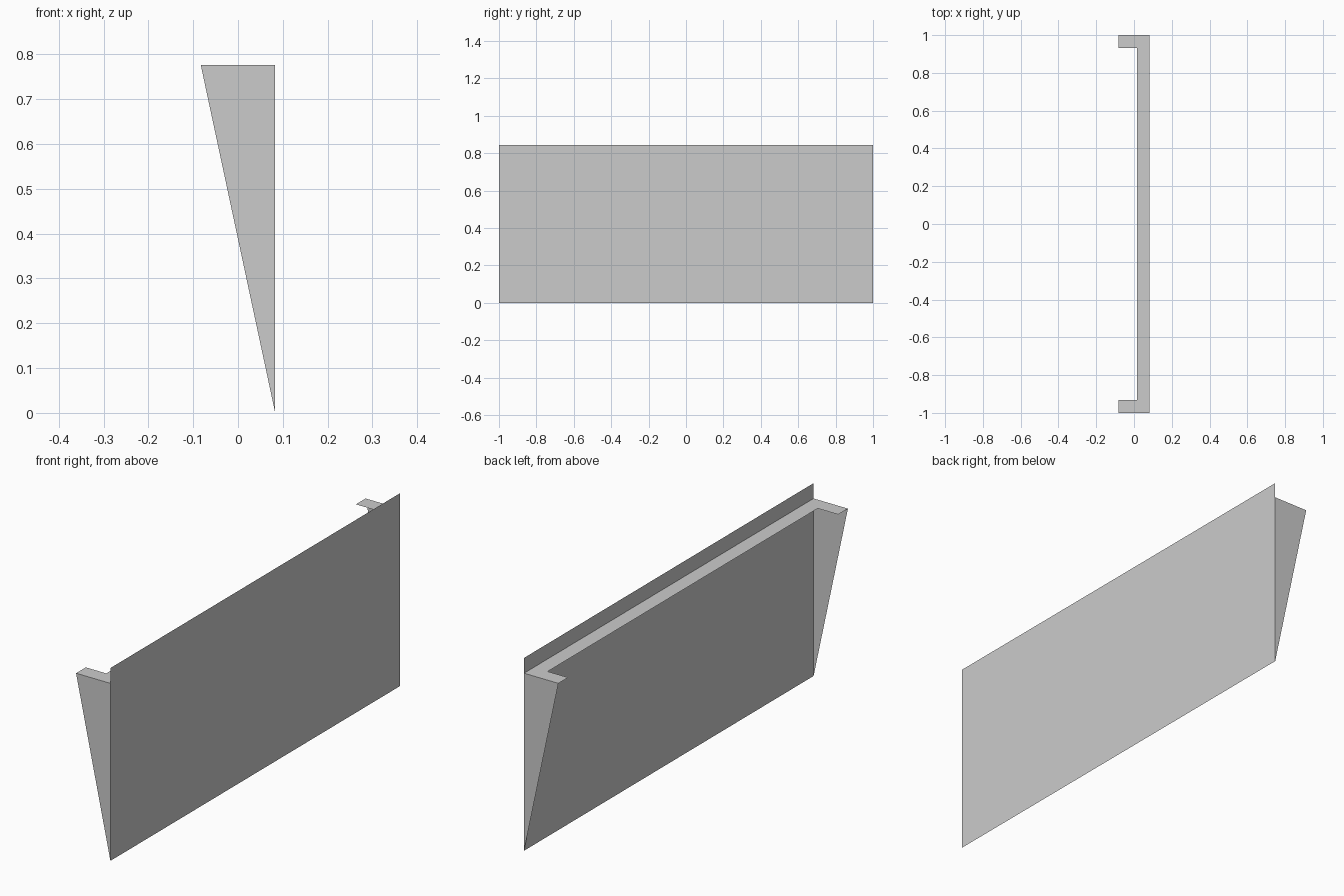
import bpy

if "Cube" in bpy.data.objects:
    bpy.data.objects.remove(bpy.data.objects["Cube"])

X = 0.083        # half depth
Y = 1.0          # half length
PLATE_TOP = 0.843
SHELF_Z = 0.776
RIM = 0.067      # width of the flat rim


def sheet(name, points):
    """Single flat polygon as its own object."""
    mesh = bpy.data.meshes.new(name)
    mesh.from_pydata(points, [], [range(len(points))])
    obj = bpy.data.objects.new(name, mesh)
    bpy.context.collection.objects.link(obj)
    return obj


# Upright front panel
sheet("front_panel", [(X, -Y, 0), (X, Y, 0), (X, Y, PLATE_TOP), (X, -Y, PLATE_TOP)])

# Tapered side brackets, facing outwards
for name, s in (("left_bracket", -1), ("right_bracket", 1)):
    pts = [(X, s * Y, 0), (X, s * Y, SHELF_Z), (-X, s * Y, SHELF_Z)]
    sheet(name, pts if s < 0 else pts[::-1]).data.update()

# C-shaped flat rim joining panel and brackets
outline = [(X, -Y), (X, Y), (-X, Y), (-X, Y - RIM),
           (X - RIM, Y - RIM), (X - RIM, RIM - Y), (-X, RIM - Y), (-X, -Y)]
sheet("top_rim", [(x, y, SHELF_Z) for x, y in outline])

# Face the left/right brackets away from the centre
for name, s in (("left_bracket", -1), ("right_bracket", 1)):
    mesh = bpy.data.objects[name].data
    if mesh.polygons[0].normal.y * s < 0:
        mesh.flip_normals()
